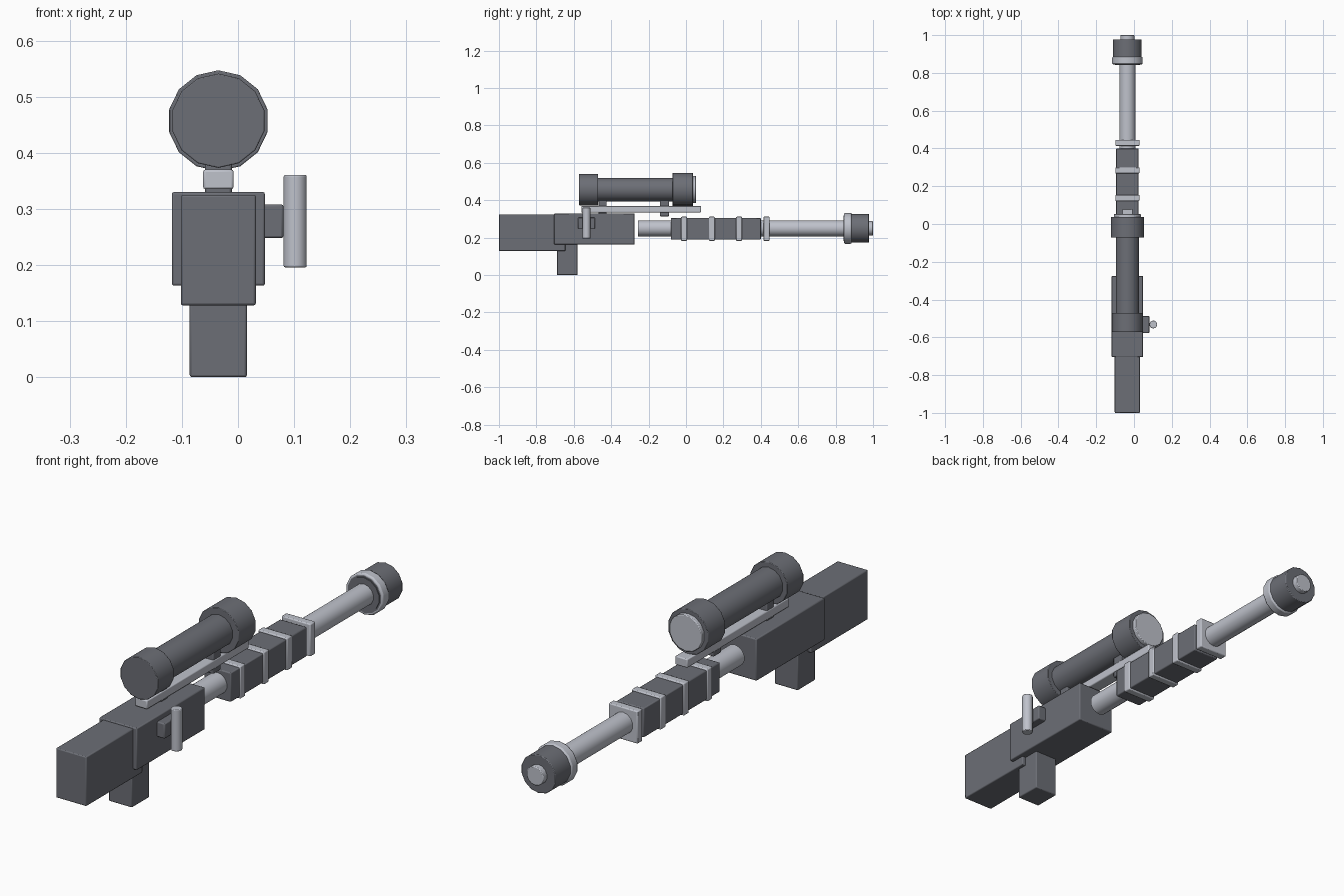
import bpy, math

cube = bpy.data.objects.get("Cube")
if cube:
    bpy.data.objects.remove(cube, do_unlink=True)

CX = -0.035      # centre line of the weapon
BORE_Z = 0.25    # barrel axis height
SCOPE_Z = 0.457  # scope axis height


def make_material(name, colour):
    m = bpy.data.materials.new(name)
    m.use_nodes = True
    m.diffuse_color = colour
    m.node_tree.nodes["Principled BSDF"].inputs["Base Color"].default_value = colour
    return m


dark = make_material("dark gunmetal", (0.15, 0.157, 0.18, 1))
light = make_material("light steel", (0.52, 0.54, 0.6, 1))


def finish(obj, name, mat, bevel):
    obj.name = name
    obj.data.materials.append(mat)
    if bevel:
        mod = obj.modifiers.new("Bevel", 'BEVEL')
        mod.width = bevel
        mod.segments = 2
        mod.limit_method = 'ANGLE'
        mod.angle_limit = math.radians(40)
    bpy.ops.object.shade_smooth_by_angle(angle=math.radians(32))
    return obj


def box(name, mat, x, y, z, bevel=0.004):
    """Box from (min, max) pairs on each axis."""
    spans = (x, y, z)
    bpy.ops.mesh.primitive_cube_add(size=1, location=[(a + b) / 2 for a, b in spans])
    obj = bpy.context.object
    obj.scale = [b - a for a, b in spans]
    bpy.ops.object.transform_apply(location=False, rotation=False, scale=True)
    return finish(obj, name, mat, bevel)


def tube(name, mat, r, y, z, sides=14, bevel=0.0):
    """Cylinder along y with a vertex at the top."""
    bpy.ops.mesh.primitive_cylinder_add(
        vertices=sides, radius=r, depth=y[1] - y[0],
        location=(CX, (y[0] + y[1]) / 2, z), rotation=(math.pi / 2, 0, 0))
    return finish(bpy.context.object, name, mat, bevel)


def around(half):
    return (CX - half, CX + half)


# Stock, receiver and grip
box("stock", dark, around(0.067), (-1.0, -0.645), (0.128, 0.325))
box("receiver", dark, around(0.083), (-0.705, -0.275), (0.163, 0.33))
box("grip", dark, around(0.051), (-0.69, -0.58), (0.0, 0.18))

# Bolt on the left side
box("bolt_block", dark, (0.04, 0.081), (-0.577, -0.487), (0.248, 0.308))
bpy.ops.mesh.primitive_cylinder_add(vertices=14, radius=0.021, depth=0.165,
                                    location=(0.102, -0.532, 0.278))
finish(bpy.context.object, "bolt_handle", light, 0.003)

# Barrel and handguard with bands
tube("barrel", light, 0.043, (-0.257, 0.86), BORE_Z)
box("handguard", dark, around(0.059), (-0.08, 0.4), (0.189, 0.306))
for i, y in enumerate((-0.01, 0.138, 0.284, 0.43)):
    box(f"handguard_band_{i + 1}", light, around(0.064), (y - 0.016, y + 0.016), (0.183, 0.312))

# Muzzle
tube("muzzle", dark, 0.077, (0.845, 0.978), BORE_Z, bevel=0.003)
ring = tube("muzzle_ring", light, 0.083, (0.845, 0.885), BORE_Z, bevel=0.006)
tube("muzzle_tip", light, 0.038, (0.95, 1.0), BORE_Z, bevel=0.003)
tube("muzzle_rear_face", dark, 0.068, (0.841, 0.86), BORE_Z)

# Scope rail and mounts
box("scope_rail", light, around(0.027), (-0.56, 0.08), (0.335, 0.37))
box("rear_mount", dark, around(0.024), (-0.468, -0.424), (0.325, 0.41))
box("front_mount", dark, around(0.024), (-0.14, -0.09), (0.314, 0.41))

# Scope
tube("scope_tube", dark, 0.063, (-0.5, -0.05), SCOPE_Z)
tube("scope_eyepiece", dark, 0.084, (-0.572, -0.47), SCOPE_Z, bevel=0.002)
tube("scope_objective", dark, 0.09, (-0.072, 0.037), SCOPE_Z, bevel=0.002)
tube("scope_lens", light, 0.073, (0.0, 0.053), SCOPE_Z, bevel=0.003)
